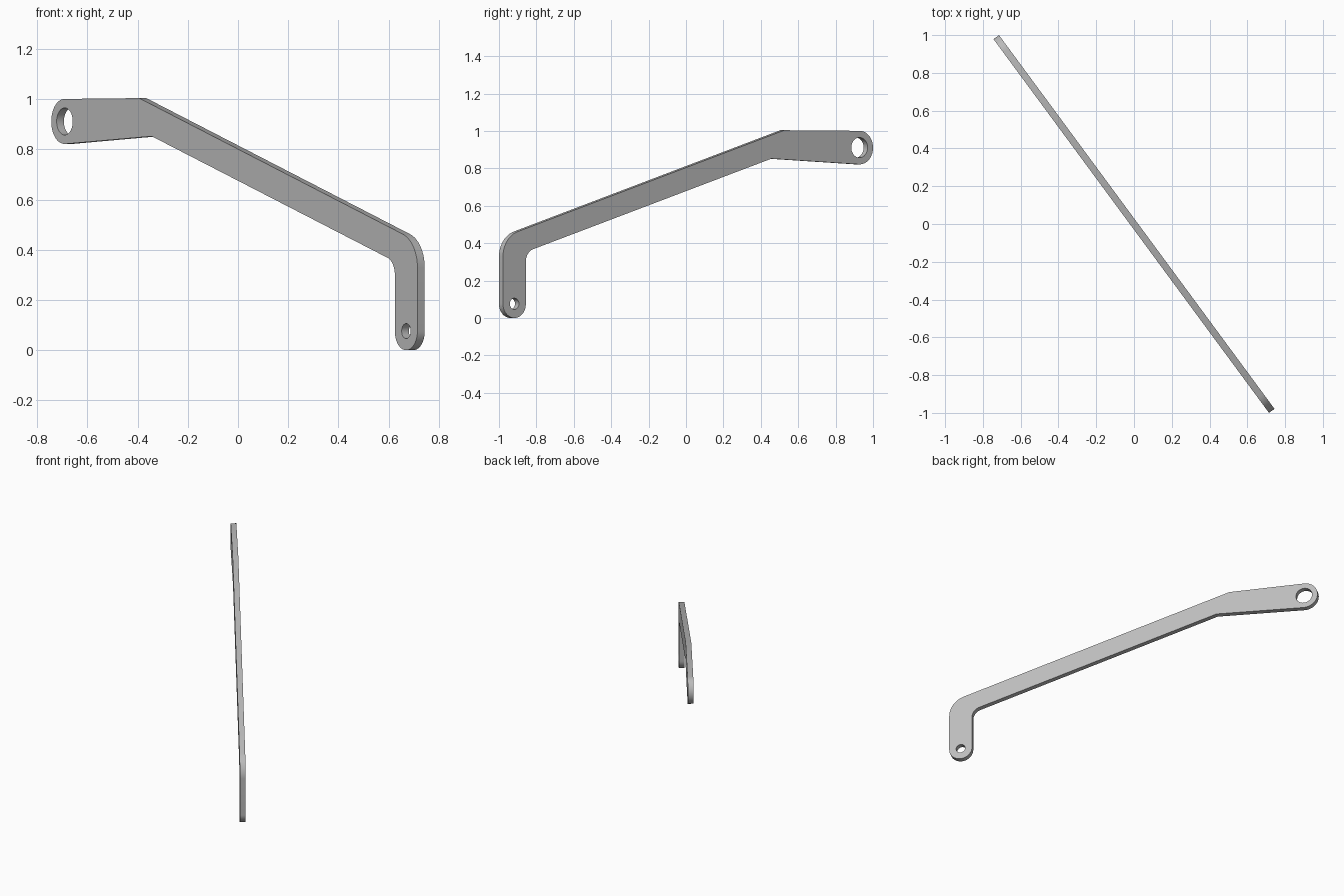
import bpy, bmesh, math
from mathutils import Vector, Matrix

old = bpy.data.objects.get("Cube")
if old:
    bpy.data.objects.remove(old, do_unlink=True)

THICKNESS = 0.036
YAW = math.radians(-53.6)

# Outline corners of the flat arm: along, up, corner radius
CORNERS = [
    (-1.229, 1.000, 0.089),   # rounded upper end
    (-0.640, 1.004, 0),
    (1.229, 0.432, 0.14),     # outer elbow
    (1.229, 0.0, 0.0759),     # rounded foot
    (1.077, 0.0, 0.0759),
    (1.077, 0.353, 0.07),     # inner elbow
    (-0.555, 0.852, 0),
    (-1.229, 0.8165, 0.089),
]


def rounded_outline(corners, steps=14):
    points = []
    for i, (x, y, radius) in enumerate(corners):
        p = Vector((x, y))
        if not radius:
            points.append(p)
            continue
        a = (Vector(corners[i - 1][:2]) - p).normalized()
        b = (Vector(corners[(i + 1) % len(corners)][:2]) - p).normalized()
        half = a.angle(b) / 2
        centre = p + (a + b).normalized() * radius / math.sin(half)
        start = p + a * radius / math.tan(half) - centre
        end = p + b * radius / math.tan(half) - centre
        sweep = math.atan2(start.x * end.y - start.y * end.x, start.dot(end))
        for k in range(steps + 1):
            points.append(centre + Matrix.Rotation(sweep * k / steps, 2) @ start)
    return points


def circle(x, y, radius, steps=40):
    turn = math.tau / steps
    return [Vector((x + radius * math.cos(k * turn), y + radius * math.sin(k * turn)))
            for k in range(steps)]


# Flat filled curve with two holes, extruded into a plate
curve = bpy.data.curves.new("arm_profile", "CURVE")
curve.dimensions = "2D"
curve.fill_mode = "BOTH"
curve.extrude = THICKNESS / 2
for loop in (rounded_outline(CORNERS), circle(-1.139, 0.911, 0.054), circle(1.153, 0.076, 0.03)):
    spline = curve.splines.new("POLY")
    spline.points.add(len(loop) - 1)
    for point, p in zip(spline.points, loop):
        point.co = (p.x, p.y, 0, 1)
    spline.use_cyclic_u = True

arm = bpy.data.objects.new("bent_arm", curve)
bpy.context.collection.objects.link(arm)
arm.rotation_euler = (math.pi / 2, 0, YAW)
bpy.ops.object.select_all(action="DESELECT")
arm.select_set(True)
bpy.context.view_layer.objects.active = arm
bpy.ops.object.convert(target="MESH")
arm = bpy.context.object

# Weld the caps to the rim
bm = bmesh.new()
bm.from_mesh(arm.data)
bmesh.ops.remove_doubles(bm, verts=bm.verts, dist=0.0003)
bmesh.ops.recalc_face_normals(bm, faces=bm.faces)
bm.to_mesh(arm.data)
bm.free()

# Plain grey metal
grey = bpy.data.materials.new("grey_metal")
grey.use_nodes = True
grey.diffuse_color = (0.5, 0.5, 0.5, 1)
grey.node_tree.nodes["Principled BSDF"].inputs["Base Color"].default_value = (0.5, 0.5, 0.5, 1)
arm.data.materials.clear()
arm.data.materials.append(grey)
bpy.ops.object.shade_smooth_by_angle(angle=math.radians(30))
